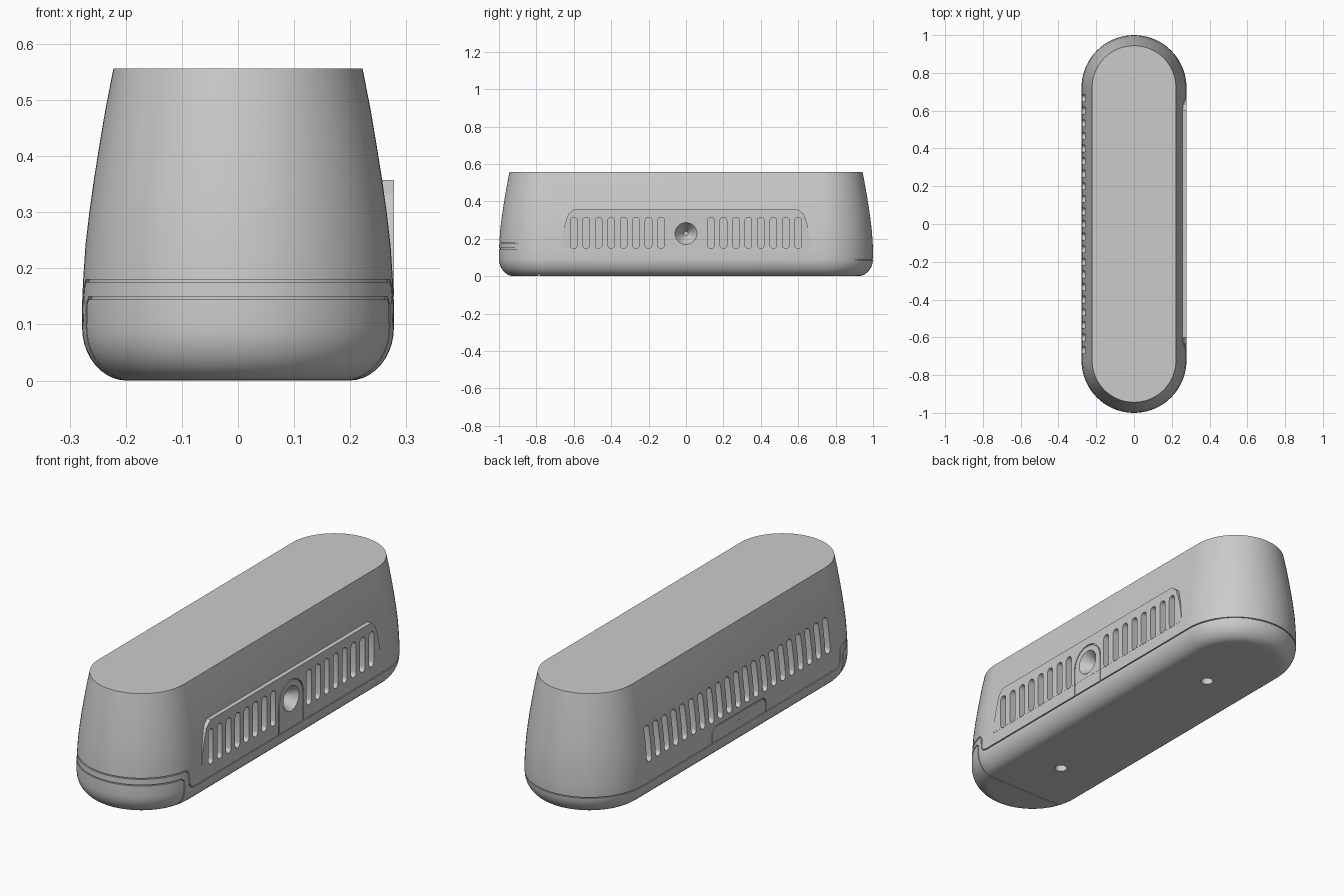
import bpy, bmesh, math
from mathutils import Vector

if "Cube" in bpy.data.objects:
    bpy.data.objects.remove(bpy.data.objects["Cube"])

grey = bpy.data.materials.new("plain_grey")
grey.use_nodes = True
COLOUR = (0.6, 0.6, 0.6, 1)
grey.diffuse_color = COLOUR
grey.node_tree.nodes["Principled BSDF"].inputs["Base Color"].default_value = COLOUR

HALF = 0.722      # half length of the straight sides
SEAM = 0.005      # seam width


def finish(name, bm):
    bmesh.ops.recalc_face_normals(bm, faces=bm.faces)
    mesh = bpy.data.meshes.new(name)
    bm.to_mesh(mesh)
    bm.free()
    mesh.materials.append(grey)
    obj = bpy.data.objects.new(name, mesh)
    bpy.context.collection.objects.link(obj)
    return obj


def loft(name, profile, inset=0.0, steps=36):
    """Stack stadium outlines of (radius, height) into a closed solid."""
    bm = bmesh.new()
    rings = []
    for r, z in profile:
        r -= inset
        ring = []
        for end in (1, -1):
            for i in range(steps + 1):
                a = math.pi * i / steps
                ring.append(bm.verts.new((end * r * math.cos(a),
                                          end * (HALF + r * math.sin(a)), z)))
        rings.append(ring)
    n = len(rings[0])
    for lo, hi in zip(rings, rings[1:]):
        for i in range(n):
            j = (i + 1) % n
            bm.faces.new((lo[i], lo[j], hi[j], hi[i]))
    bm.faces.new(rings[0])
    bm.faces.new(rings[-1])
    return finish(name, bm)


def prisms(name, outlines, x0, x1):
    """Extrude closed (y, z) outlines along x."""
    bm = bmesh.new()
    for pts in outlines:
        a = [bm.verts.new((x0, y, z)) for y, z in pts]
        b = [bm.verts.new((x1, y, z)) for y, z in pts]
        bm.faces.new(a)
        bm.faces.new(b)
        for i in range(len(pts)):
            j = (i + 1) % len(pts)
            bm.faces.new((a[i], a[j], b[j], b[i]))
    return finish(name, bm)


def ribbon(path, width=SEAM):
    """Widen an open (y, z) path into a closed outline."""
    p = [Vector(q) for q in path]
    left, right = [], []
    for i, q in enumerate(p):
        d = (p[min(i + 1, len(p) - 1)] - p[max(i - 1, 0)]).normalized()
        n = Vector((-d.y, d.x)) * width / 2
        left.append(tuple(q + n))
        right.append(tuple(q - n))
    return left + right[::-1]


def arc(cy, cz, r, start, end, steps=12):
    return [(cy + r * math.cos(math.radians(start + (end - start) * i / steps)),
             cz + r * math.sin(math.radians(start + (end - start) * i / steps)))
            for i in range(steps + 1)]


def slot(y, low, high, r=0.018):
    return arc(y, high - r, r, 0, 180, 8) + arc(y, low + r, r, 180, 360, 8)


def cut(obj, *cutters):
    bpy.context.view_layer.objects.active = obj
    for c in cutters:
        mod = obj.modifiers.new("cut", 'BOOLEAN')
        mod.operation = 'DIFFERENCE'
        mod.solver = 'EXACT'
        mod.object = c
        bpy.ops.object.modifier_apply(modifier=mod.name)


# Outer shell and the core that closes the seams from inside
foot = [(0.198 + 0.08 * math.sin(a), 0.095 - 0.095 * math.cos(a))
        for a in (math.pi / 2 * i / 10 for i in range(11))]
wall = [(0.2778, 0.14), (0.276, 0.18), (0.272, 0.24), (0.265, 0.30),
        (0.257, 0.357), (0.247, 0.42), (0.236, 0.485), (0.222, 0.556)]
shell = loft("outer_shell", foot + wall)
core_profile = [(r, min(max(z, 0.006), 0.55)) for r, z in (foot + wall)[3:]]
core = loft("inner_core", core_profile, inset=0.006)

# Raised side panel
half_panel = [(0.67, 0.15), (0.66, 0.23), (0.645, 0.29), (0.63, 0.332), (0.6, 0.357)]
panel = prisms("vent_panel", [half_panel + [(-y, z) for y, z in half_panel[::-1]]],
               0.235, 0.278)

# Vent slots on both sides
pitch = 0.0667
right_slots = prisms("panel_slot_cutter",
                     [slot(s * pitch * i, 0.148, 0.315) for s in (1, -1) for i in range(2, 10)],
                     0.235, 0.32)
back_slots = prisms("wall_slot_cutter",
                    [slot(pitch * i, 0.185, 0.35) for i in range(-10, 11)], -0.32, -0.215)

# Seams: lid line with a step, front cap line
lid_seam = prisms("lid_seam_cutter", [ribbon(
    [(-1.1, 0.178), (-0.775, 0.178), (-0.76, 0.165), (-0.756, 0.11),
     (-0.742, 0.092), (-0.72, 0.088), (1.1, 0.088)])], -0.4, 0.4)
cap_seam = prisms("cap_seam_cutter", [ribbon(
    [(-1.1, 0.147), (-0.8, 0.147), (-0.787, 0.135), (-0.785, -0.1)])], -0.4, 0.4)

# Arched socket surround and rear cover outline
socket_line = prisms("socket_line_cutter", [ribbon(
    [(0.09, 0.09)] + arc(0, 0.225, 0.09, 0, 180, 20) + [(-0.09, 0.09)])], 0.272, 0.32)
cover_line = prisms("cover_line_cutter", [ribbon(
    [(0.2, 0.09)] + arc(0.17, 0.13, 0.03, 0, 90, 6)
    + arc(-0.17, 0.13, 0.03, 90, 180, 6) + [(-0.2, 0.09)])], -0.32, -0.272)
cover_hole = prisms("cover_hole_cutter", [arc(0, 0.122, 0.007, 0, 330, 11)], -0.32, -0.25)


def cone_cutter(name, places, r1, r2, depth, axis):
    bm = bmesh.new()
    for place in places:
        rot = Vector((0, 0, 1)).rotation_difference(Vector(axis)).to_matrix().to_4x4()
        rot.translation = Vector(place)
        bmesh.ops.create_cone(bm, cap_ends=True, segments=40, radius1=r1,
                              radius2=r2, depth=depth, matrix=rot)
    return finish(name, bm)


# Conical socket and the two holes underneath
socket = cone_cutter("socket_cutter", [(0.245, 0, 0.228)], 0.012, 0.06, 0.07, (1, 0, 0))
foot_holes = cone_cutter("foot_hole_cutter", [(0, 0.52, 0), (0, -0.52, 0)],
                         0.027, 0.027, 0.08, (0, 0, 1))

cut(shell, lid_seam, cap_seam, right_slots, back_slots, socket_line, cover_line,
    cover_hole, socket, foot_holes)
cut(core, right_slots, back_slots, cover_hole, socket, foot_holes)
cut(panel, right_slots, socket_line, socket)

for c in (lid_seam, cap_seam, right_slots, back_slots, socket_line, cover_line,
          cover_hole, socket, foot_holes):
    bpy.data.objects.remove(c)

# Smooth shading with crisp edges
for obj in (shell, core, panel):
    bpy.ops.object.select_all(action='DESELECT')
    obj.select_set(True)
    bpy.context.view_layer.objects.active = obj
    bpy.ops.object.shade_smooth_by_angle(angle=math.radians(25))
